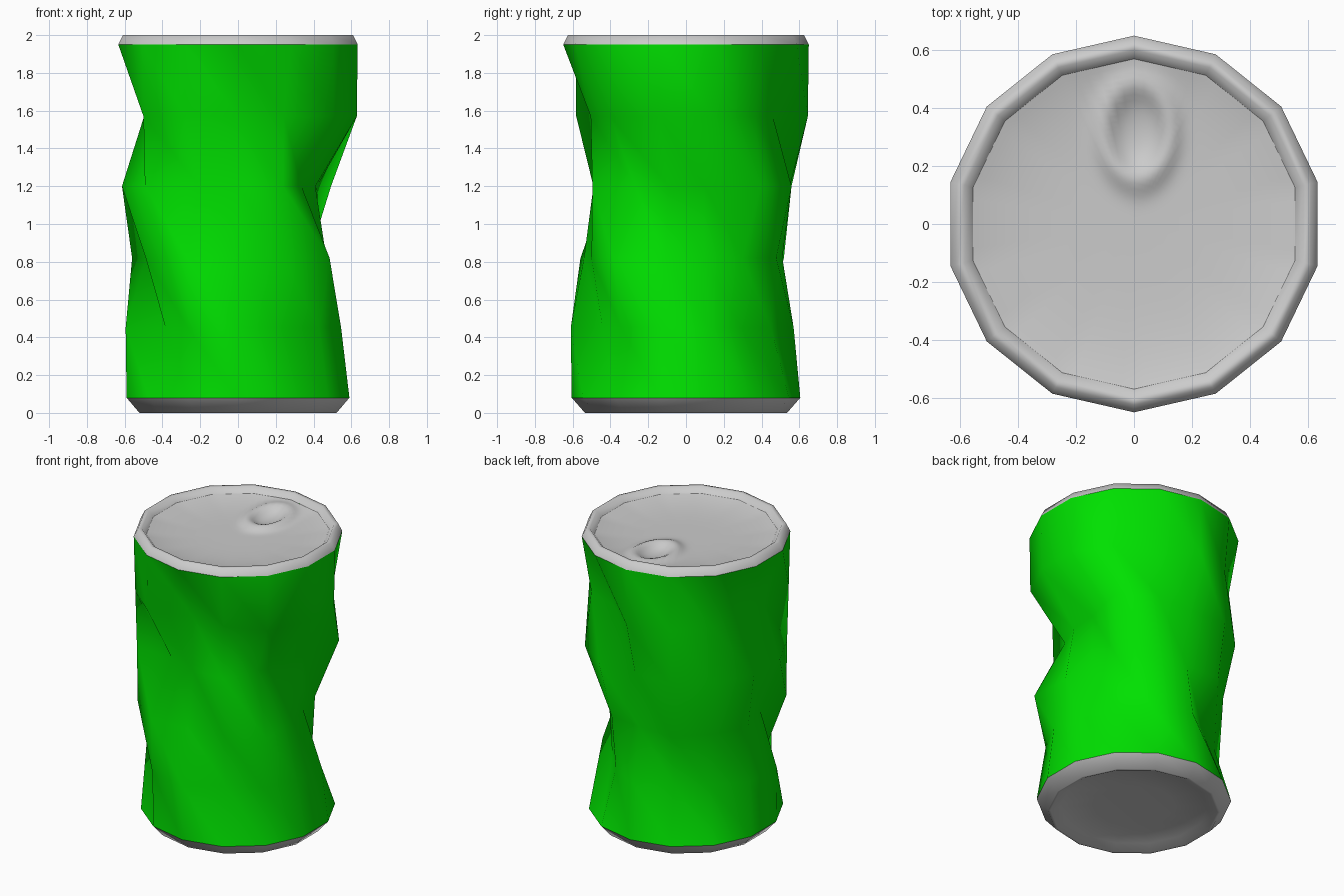
import bpy, bmesh, math
from mathutils import Vector

if "Cube" in bpy.data.objects:
    bpy.data.objects.remove(bpy.data.objects["Cube"])

N = 14  # sides of the can


def point(r, k, z):
    a = -math.pi / 2 + 2 * math.pi * k / N
    return Vector((r * math.cos(a), r * math.sin(a), z))


def finish(name, bm, mat=None):
    mesh = bpy.data.meshes.new(name)
    bm.to_mesh(mesh)
    bm.free()
    obj = bpy.data.objects.new(name, mesh)
    bpy.context.collection.objects.link(obj)
    if mat:
        mesh.materials.append(mat)
    bpy.ops.object.select_all(action='DESELECT')
    obj.select_set(True)
    bpy.context.view_layer.objects.active = obj
    bpy.ops.object.shade_smooth()
    return obj


def skin(bm, rings):
    """Join rings; the folds run from each upper point to the next lower one."""
    for low, up in zip(rings, rings[1:]):
        n = len(low)
        for i in range(n):
            j = (i + 1) % n
            bm.faces.new((low[i], low[j], up[i]))
            bm.faces.new((low[j], up[j], up[i]))


def ring(bm, radii, z):
    return [bm.verts.new(point(r, k, z)) for k, r in enumerate(radii)]


green = bpy.data.materials.new("green_paint")
green.diffuse_color = (0.0, 0.75, 0.0, 1)
green.use_nodes = True
green.node_tree.nodes["Principled BSDF"].inputs["Base Color"].default_value = green.diffuse_color

# Crumpled body: radius of each point, counterclockwise from the front
levels = [
    (0.08, [0.605] * N),
    (0.45, [.61, .49, .55, .56, .56, .46, .50, .57, .47, .50, .59, .61, .49, .61]),
    (0.82, [.54, .555, .62, .48, .437, .48, .53, .51, .575, .555, .575, .50, .625, .62]),
    (1.20, [.49, .55, .43, .42, .43, .63, .62, .55, .62, .63, .63, .63, .63, .47]),
    (1.57, [.49, .56, .645, .645, .645, .59, .51, .645, .62, .59, .51, .51, .64, .645]),
    (1.95, [0.65] * N),
]
bm = bmesh.new()
skin(bm, [ring(bm, radii, z) for z, radii in levels])
finish("crumpled_body", bm, green)

# Rounded metal rim around the top
bm = bmesh.new()
skin(bm, [ring(bm, [r] * N, z) for r, z in
          [(0.65, 1.95), (0.625, 2.0), (0.60, 2.0), (0.57, 1.965)]])
finish("top_rim", bm)

# Shallow recessed bottom
bm = bmesh.new()
rings = [ring(bm, [r] * N, z) for r, z in
         [(0.25, 0.04), (0.46, 0.03), (0.52, 0.0), (0.535, 0.0), (0.605, 0.08)]]
skin(bm, rings)
bm.faces.new(rings[0][::-1])
finish("base", bm)


# Lid with an oval pull tab pressed into its surface
def lid_height(x, y, t):
    d = math.hypot((x - 0.01) / 0.12, (y - 0.325) / 0.175)
    tab = 0.03 * math.exp(-((d - 0.95) / 0.32) ** 2)
    hollow = -0.015 * math.exp(-(d / 0.6) ** 2)
    return 1.93 + 0.035 * t ** 4 + tab * (1 - t ** 8) + hollow


bm = bmesh.new()
rows, seg = 28, N * 6
rings = []
for j in range(1, rows + 1):
    t = j / rows
    loop = []
    for i in range(seg):
        k, f = divmod(i, 6)
        p = point(0.57 * t, k, 0).lerp(point(0.57 * t, k + 1, 0), f / 6)
        p.z = lid_height(p.x, p.y, t)
        loop.append(bm.verts.new(p))
    rings.append(loop)
skin(bm, rings[::-1])
centre = bm.verts.new((0, 0, lid_height(0, 0, 0)))
for i in range(seg):
    bm.faces.new((centre, rings[0][i], rings[0][(i + 1) % seg]))
finish("lid_with_tab", bm)
